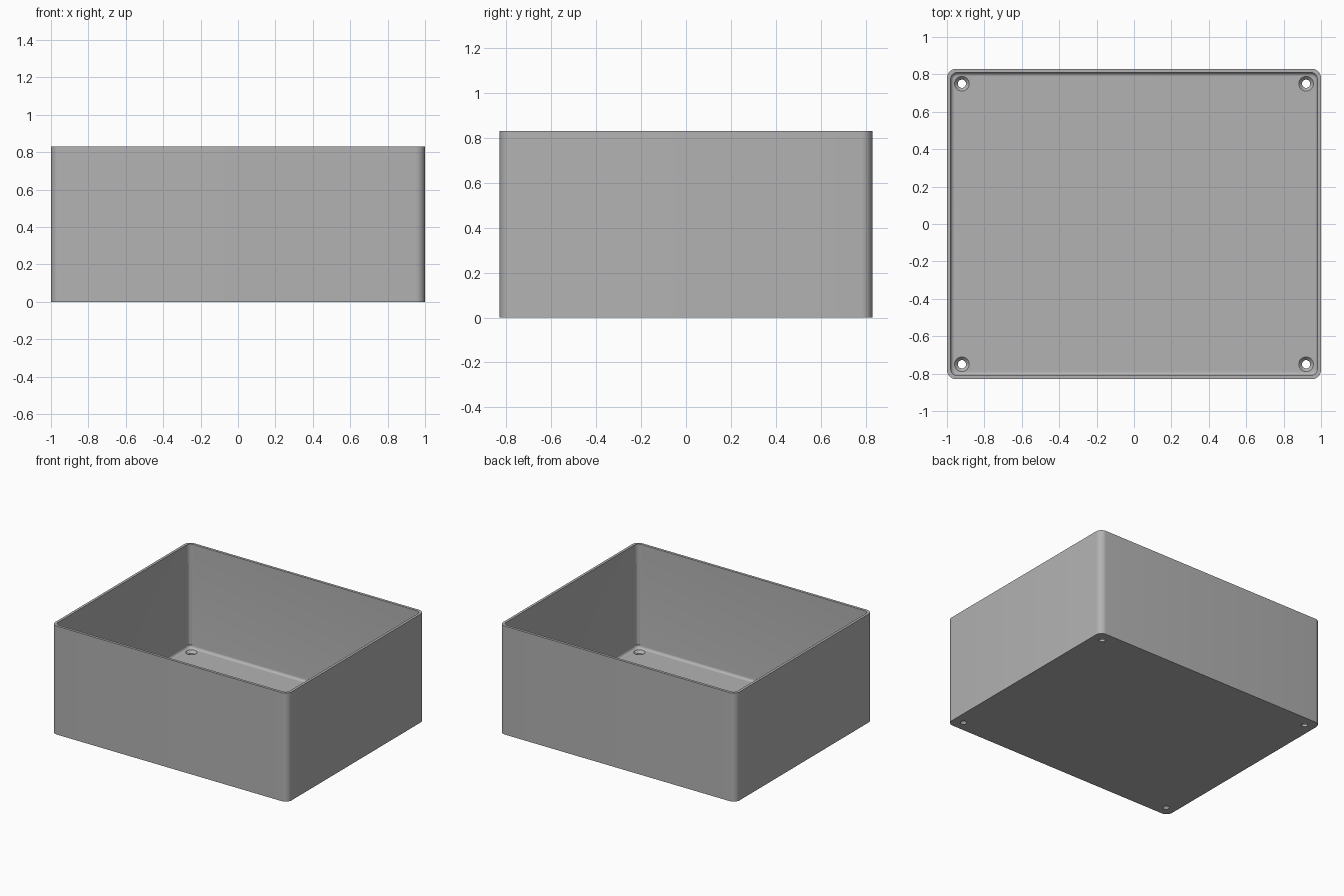
import bpy, bmesh, math
from mathutils import Matrix

if "Cube" in bpy.data.objects:
    bpy.data.objects.remove(bpy.data.objects["Cube"], do_unlink=True)

HX, HY, H = 1.0, 0.83, 0.83        # half width, half depth, height
WALL, FLOOR, FILLET = 0.02, 0.035, 0.02
R_OUT, R_IN, SEG = 0.05, 0.035, 8
HOLE = 0.08                        # screw hole distance from the outer faces

grey = bpy.data.materials.new("plain grey")
grey.use_nodes = True
colour = (0.45, 0.45, 0.45, 1)
grey.diffuse_color = colour
grey.node_tree.nodes["Principled BSDF"].inputs["Base Color"].default_value = colour


def ring(bm, inset, radius, z):
    """Rounded rectangle of vertices, counter-clockwise."""
    verts = []
    cx, cy = HX - inset - radius, HY - inset - radius
    for k, (sx, sy) in enumerate([(1, 1), (-1, 1), (-1, -1), (1, -1)]):
        for i in range(SEG + 1):
            a = (k + i / SEG) * math.pi / 2
            verts.append(bm.verts.new((sx * cx + radius * math.cos(a),
                                       sy * cy + radius * math.sin(a), z)))
    return verts


def to_object(bm, name):
    bmesh.ops.recalc_face_normals(bm, faces=bm.faces)
    mesh = bpy.data.meshes.new(name)
    bm.to_mesh(mesh)
    bm.free()
    mesh.materials.append(grey)
    obj = bpy.data.objects.new(name, mesh)
    bpy.context.collection.objects.link(obj)
    return obj


def cylinder(bm, x, y, z0, z1, r0, r1):
    bmesh.ops.create_cone(bm, cap_ends=True, segments=32, radius1=r0, radius2=r1,
                          depth=z1 - z0, matrix=Matrix.Translation((x, y, (z0 + z1) / 2)))


def cut(target, cutter):
    mod = target.modifiers.new("cut", "BOOLEAN")
    mod.operation, mod.solver, mod.object = "DIFFERENCE", "EXACT", cutter
    cutter.hide_render = True
    bpy.context.view_layer.objects.active = target
    bpy.ops.object.modifier_apply(modifier=mod.name)
    bpy.data.objects.remove(cutter, do_unlink=True)


# Open box: outer wall, rim, inner wall and filleted floor in one loft
bm = bmesh.new()
rings = [ring(bm, 0, R_OUT, 0), ring(bm, 0, R_OUT, H), ring(bm, WALL, R_IN, H)]
for i in range(7):
    a = i / 6 * math.pi / 2
    step = FILLET * (1 - math.cos(a))
    rings.append(ring(bm, WALL + step, R_IN - step, FLOOR + FILLET * (1 - math.sin(a))))
for low, high in zip(rings, rings[1:]):
    for i in range(len(low)):
        j = (i + 1) % len(low)
        bm.faces.new((low[i], low[j], high[j], high[i]))
bm.faces.new(rings[0])
bm.faces.new(rings[-1])
box = to_object(bm, "open_box")

# Countersunk screw holes and corner reliefs
holes, sinks, reliefs = bmesh.new(), bmesh.new(), bmesh.new()
for sx in (-1, 1):
    for sy in (-1, 1):
        x, y = sx * (HX - HOLE), sy * (HY - HOLE)
        cylinder(holes, x, y, -0.05, 0.1, 0.022, 0.022)
        cylinder(sinks, x, y, 0.012, 0.04, 0.018, 0.044)
        cylinder(reliefs, sx * (HX - 0.04), sy * (HY - 0.04), 0.06, 0.69, 0.019, 0.019)
for bm, name in ((holes, "hole_cutter"), (sinks, "countersink_cutter"),
                 (reliefs, "relief_cutter")):
    cut(box, to_object(bm, name))

bpy.ops.object.select_all(action="DESELECT")
box.select_set(True)
bpy.context.view_layer.objects.active = box
bpy.ops.object.shade_smooth_by_angle(angle=math.radians(30))
